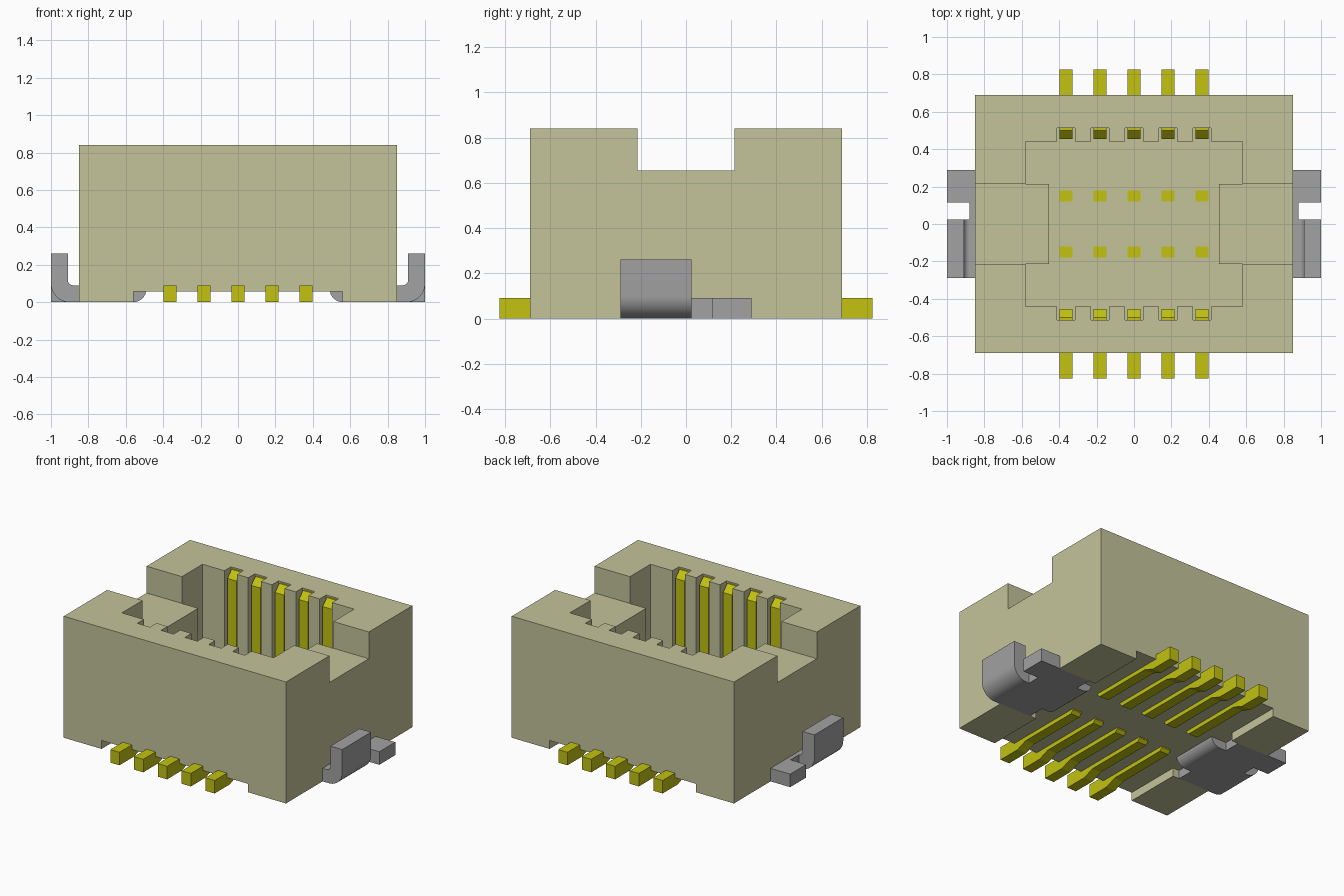
import bpy, bmesh, math

if "Cube" in bpy.data.objects:
    bpy.data.objects.remove(bpy.data.objects["Cube"], do_unlink=True)


def material(name, r, g, b):
    m = bpy.data.materials.new(name)
    m.use_nodes = True
    m.diffuse_color = (r, g, b, 1)
    bsdf = next(n for n in m.node_tree.nodes if n.type == 'BSDF_PRINCIPLED')
    bsdf.inputs["Base Color"].default_value = (r, g, b, 1)
    return m


BEIGE = material("beige plastic", 0.55, 0.55, 0.33)
GOLD = material("yellow contact", 0.54, 0.54, 0.006)
GREY = material("grey metal", 0.36, 0.36, 0.36)


def prism(name, pts, lo, hi, axis, mat):
    """Extrude a 2D outline along one axis; the outline uses the other two axes in order."""
    bm = bmesh.new()

    def place(p, d):
        c = list(p)
        c.insert(axis, d)
        return bm.verts.new(c)

    a = [place(p, lo) for p in pts]
    b = [place(p, hi) for p in pts]
    n = len(pts)
    bm.faces.new(a)
    bm.faces.new(b[::-1])
    for i in range(n):
        j = (i + 1) % n
        bm.faces.new((a[j], a[i], b[i], b[j]))
    bmesh.ops.recalc_face_normals(bm, faces=bm.faces)
    me = bpy.data.meshes.new(name)
    bm.to_mesh(me)
    bm.free()
    me.materials.append(mat)
    ob = bpy.data.objects.new(name, me)
    bpy.context.collection.objects.link(ob)
    return ob


def box(name, x, y, z, mat):
    return prism(name, [(x[0], y[0]), (x[1], y[0]), (x[1], y[1]), (x[0], y[1])], z[0], z[1], 2, mat)


def arc(cx, cz, r, a0, a1, n=8):
    steps = [math.radians(a0 + (a1 - a0) * i / n) for i in range(n + 1)]
    return [(cx + r * math.cos(a), cz + r * math.sin(a)) for a in steps]


def select_only(ob):
    bpy.ops.object.select_all(action='DESELECT')
    ob.select_set(True)
    bpy.context.view_layer.objects.active = ob


PIN_X = [0.182 * i for i in range(-2, 3)]
FLOOR = 0.13
CEIL = 0.058

# Housing block, then its cutters
housing = box("housing", (-0.85, 0.85), (-0.69, 0.69), (0, 0.84), BEIGE)

# Cavity outline: contact slots along both long walls, a block projecting in at each end
back = [(-0.58, 0.215), (-0.58, 0.44)]
for x in PIN_X:
    back += [(x - 0.048, 0.44), (x - 0.048, 0.512), (x + 0.048, 0.512), (x + 0.048, 0.44)]
back += [(0.58, 0.44), (0.58, 0.215), (0.455, 0.215)]
outline = [(-0.455, 0.215)] + back
outline += [(-x, -y) for x, y in outline]

cutters = [
    prism("cavity_cutter", outline, FLOOR, 1.0, 2, BEIGE),
    box("bottom_recess_cutter", (-0.56, 0.56), (-0.8, 0.8), (-0.1, CEIL), BEIGE),
]
for s in (-1, 1):
    ends = sorted((s * 0.40, s * 0.95))
    cutters.append(box("end_notch_cutter", ends, (-0.215, 0.215), (0.655, 1.1), BEIGE))
    cutters.append(box("tab_pocket_cutter", ends, (-0.287, 0.287), (-0.2, CEIL), BEIGE))
for c in cutters:
    c.hide_render = True
    select_only(housing)
    mod = housing.modifiers.new("cut", 'BOOLEAN')
    mod.operation = 'DIFFERENCE'
    mod.solver = 'EXACT'
    mod.object = c
    bpy.ops.object.modifier_apply(modifier=mod.name)
    bpy.data.objects.remove(c, do_unlink=True)

# Contacts: outer foot, raised strip under the floor, inner end and wall blade
pin_profile = [(0.825, 0), (0.825, 0.09), (0.515, 0.09), (0.515, 0.83), (0.50, 0.83),
               (0.455, 0.785), (0.455, 0.09), (0.18, 0.09), (0.18, FLOOR + 0.003),
               (0.12, FLOOR + 0.003), (0.12, 0.05), (0.14, 0.03), (0.58, 0.03), (0.66, 0)]
for s, row in ((-1, "front"), (1, "back")):
    for i, x in enumerate(PIN_X):
        prism(f"{row}_contact_{i + 1}", [(s * y, z) for y, z in pin_profile],
              x - 0.035, x + 0.035, 0, GOLD)

# Solder tabs at both ends
tip = [(0.65, 0), (0.65, 0.088), (0.49, 0.088)] + arc(0.56, 0.07, 0.07, 190, 270, 6)
hook = ([(0.87, 0), (0.87, 0.09), (0.88, 0.09)] + arc(0.88, 0.12, 0.03, -90, 0)[1:]
        + [(0.91, 0.26), (1.0, 0.26)] + arc(0.90, 0.10, 0.10, 0, -90, 12))
for s, side in ((1, "left"), (-1, "right")):
    def flip(pts):
        return [(s * x, z) for x, z in pts]

    box(f"{side}_tab_plate", sorted((s * 0.61, s * 0.88)), (-0.29, 0.29), (0, 0.09), GREY)
    box(f"{side}_tab_foot", sorted((s * 0.87, s * 1.0)), (0.115, 0.29), (0, 0.09), GREY)
    prism(f"{side}_tab_tip", flip(tip), -0.17, 0.17, 1, GREY)
    h = prism(f"{side}_tab_hook", flip(hook), -0.29, 0.025, 1, GREY)
    select_only(h)
    bpy.ops.object.shade_smooth_by_angle(angle=math.radians(30))
